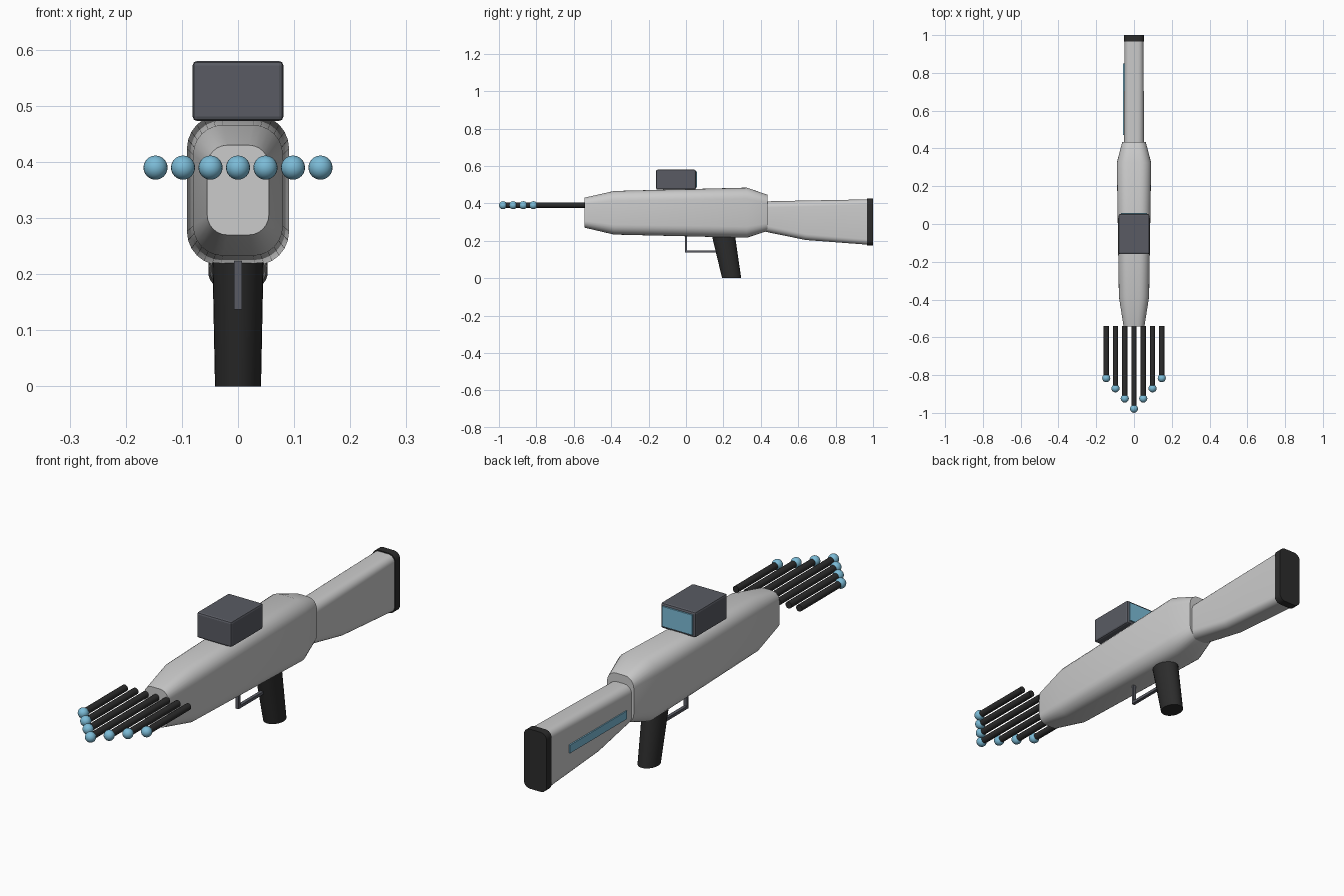
import bpy, bmesh, math
from mathutils import Vector

if "Cube" in bpy.data.objects:
    bpy.data.objects.remove(bpy.data.objects["Cube"])


def material(name, rgb):
    m = bpy.data.materials.new(name)
    m.diffuse_color = (*rgb, 1)
    m.use_nodes = True
    m.node_tree.nodes["Principled BSDF"].inputs["Base Color"].default_value = m.diffuse_color
    return m


LIGHT = material("light_grey", (0.62, 0.62, 0.64))
SLATE = material("slate", (0.10, 0.105, 0.125))
BLACK = material("black", (0.025, 0.025, 0.025))
BLUE = material("blue", (0.20, 0.50, 0.68))


def finish(name, bm, mat, bevel=0, smooth=True):
    bmesh.ops.recalc_face_normals(bm, faces=bm.faces)
    me = bpy.data.meshes.new(name)
    bm.to_mesh(me)
    bm.free()
    me.materials.append(mat)
    ob = bpy.data.objects.new(name, me)
    bpy.context.collection.objects.link(ob)
    if smooth:
        bpy.ops.object.select_all(action='DESELECT')
        ob.select_set(True)
        bpy.context.view_layer.objects.active = ob
        bpy.ops.object.shade_smooth_by_angle(angle=math.radians(30))
    if bevel:
        mod = ob.modifiers.new("bevel", 'BEVEL')
        mod.width, mod.segments = bevel, 2
    return ob


def loft(name, rings, mat, bevel=0):
    bm = bmesh.new()
    loops = [[bm.verts.new(p) for p in ring] for ring in rings]
    n = len(loops[0])
    for a, b in zip(loops, loops[1:]):
        for i in range(n):
            j = (i + 1) % n
            bm.faces.new((a[i], a[j], b[j], b[i]))
    bm.faces.new(loops[0])
    bm.faces.new(loops[-1])
    return finish(name, bm, mat, bevel)


def rounded_ring(y, hw, z0, z1, r, seg=6):
    """Rounded rectangle in the xz plane."""
    cz, hh = (z0 + z1) / 2, (z1 - z0) / 2
    pts = []
    for k, (sx, sz) in enumerate(((1, 1), (-1, 1), (-1, -1), (1, -1))):
        for s in range(seg + 1):
            a = math.pi / 2 * (k + s / seg)
            pts.append((sx * (hw - r) + r * math.cos(a), y,
                        cz + sz * (hh - r) + r * math.sin(a)))
    return pts


def box(name, lo, hi, mat, bevel=0):
    lo, hi = Vector(lo), Vector(hi)
    bm = bmesh.new()
    bmesh.ops.create_cube(bm, size=1)
    for v in bm.verts:
        v.co = (lo + hi) / 2 + v.co * (hi - lo)
    return finish(name, bm, mat, bevel, smooth=False)


def disc(cx, cy, cz, rx, r2, axis, n=20):
    """Ellipse ring facing along y or z."""
    ring = []
    for i in range(n):
        a = math.tau * i / n
        u, v = rx * math.cos(a), r2 * math.sin(a)
        ring.append((cx + u, cy, cz + v) if axis == 'y' else (cx + u, cy + v, cz))
    return ring


# Main body
loft("body", [rounded_ring(*s) for s in (
    (-0.543, 0.055, 0.27, 0.43, 0.036),
    (-0.385, 0.080, 0.233, 0.466, 0.053),
    (0.325, 0.091, 0.216, 0.484, 0.060),
    (0.435, 0.062, 0.252, 0.446, 0.042))], LIGHT)

# Shoulder stock, its end pad and the side light
loft("stock", [rounded_ring(*s) for s in (
    (0.40, 0.052, 0.253, 0.41, 0.034),
    (0.64, 0.052, 0.204, 0.415, 0.032),
    (0.97, 0.050, 0.179, 0.421, 0.028))], LIGHT)
loft("butt_pad", [rounded_ring(y, 0.053, 0.175, 0.425, 0.028)
                  for y in (0.967, 1.0)], BLACK)
box("stock_light_strip", (-0.057, 0.472, 0.288), (-0.045, 0.85, 0.322), BLUE)

# Sight box with rear screen
box("sight_box", (-0.081, -0.16, 0.473), (0.081, 0.053, 0.58), SLATE, 0.008)
box("sight_screen", (-0.070, 0.04, 0.485), (0.070, 0.059, 0.569), BLUE)

# Grip
loft("grip", [disc(0, 0.244, 0.0, 0.041, 0.051, 'z', 28),
              disc(0, 0.196, 0.25, 0.046, 0.063, 'z', 28)], BLACK)

# Trigger guard
box("guard_front", (-0.007, -0.006, 0.137), (0.007, 0.005, 0.24), SLATE)
box("guard_bottom", (-0.007, -0.006, 0.137), (0.007, 0.18, 0.149), SLATE)

# Fan of barrels with glowing tips
for i in range(-3, 4):
    x, y = 0.049 * i, -0.978 + 0.054 * abs(i)
    loft(f"barrel_{i + 4}", [disc(x, yy, 0.39, 0.014, 0.014, 'y', 16)
                             for yy in (y, -0.54)], BLACK)
    bm = bmesh.new()
    bmesh.ops.create_uvsphere(bm, u_segments=20, v_segments=12, radius=0.0215)
    bmesh.ops.translate(bm, verts=bm.verts, vec=(x, y, 0.39))
    finish(f"barrel_tip_{i + 4}", bm, BLUE)
